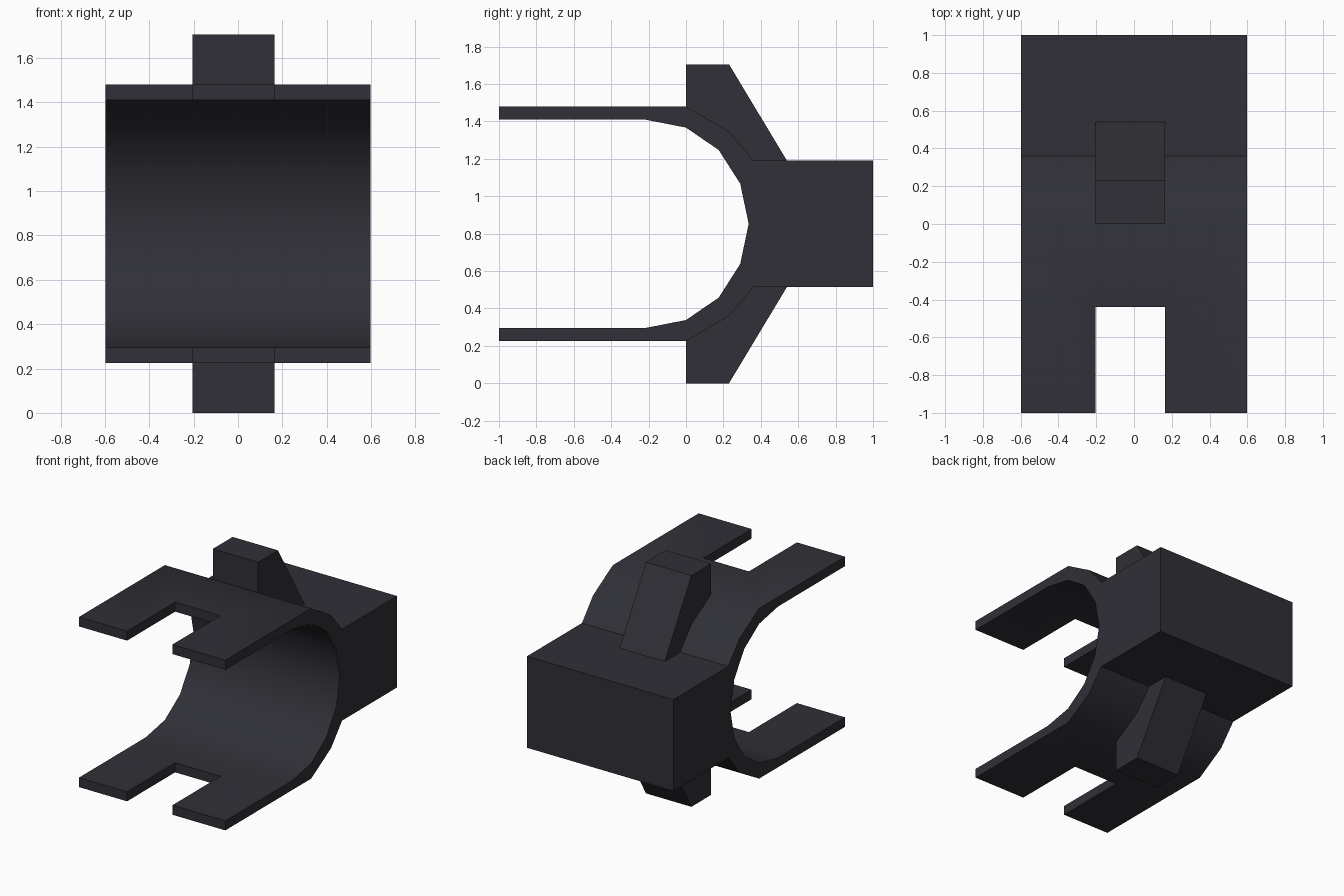
import bpy
import bmesh
import math

if "Cube" in bpy.data.objects:
    bpy.data.objects.remove(bpy.data.objects["Cube"])

HEIGHT = 1.705
MID = HEIGHT / 2
X0, X1 = -0.205, 0.165      # shared by the slot and the ribs

dark = bpy.data.materials.new("dark_slate")
dark.diffuse_color = (0.029, 0.029, 0.038, 1)
dark.use_nodes = True
dark.node_tree.nodes["Principled BSDF"].inputs["Base Color"].default_value = dark.diffuse_color


def flip(points):
    """Mirror a (y, z) profile about mid height, reversing its order."""
    return [(y, HEIGHT - z) for y, z in reversed(points)]


def extrude(name, profile, x0, x1):
    """Extrude a (y, z) profile along x."""
    bm = bmesh.new()
    face = bm.faces.new([bm.verts.new((x0, y, z)) for y, z in profile])
    new = bmesh.ops.extrude_face_region(bm, geom=[face])["geom"]
    verts = [v for v in new if isinstance(v, bmesh.types.BMVert)]
    bmesh.ops.translate(bm, verts=verts, vec=(x1 - x0, 0, 0))
    bmesh.ops.recalc_face_normals(bm, faces=bm.faces[:])
    mesh = bpy.data.meshes.new(name)
    bm.to_mesh(mesh)
    bm.free()
    mesh.materials.append(dark)
    obj = bpy.data.objects.new(name, mesh)
    bpy.context.collection.objects.link(obj)
    return obj


def activate(obj):
    bpy.ops.object.select_all(action='DESELECT')
    obj.select_set(True)
    bpy.context.view_layer.objects.active = obj


# Clip body: open ring with straight arms, joined to the solid rear block
inner = [(-1, 1.41), (-0.22, 1.41), (0, 1.367), (0.175, 1.247), (0.29, 1.067)]
outer = [(1, 1.19), (0.36, 1.19), (0.23, 1.345), (0, 1.48), (-1, 1.48)]
profile = inner + [(0.335, MID)] + flip(inner) + flip(outer) + outer
body = extrude("clip_body", profile, -0.597, 0.597)

# Slot through the front of both arms
cutter = extrude("slot_cutter", [(-1.2, -0.2), (-0.44, -0.2), (-0.44, 2), (-1.2, 2)], X0, X1)
cutter.hide_render = True
cut = body.modifiers.new("slot", 'BOOLEAN')
cut.operation = 'DIFFERENCE'
cut.solver = 'EXACT'
cut.object = cutter
activate(body)
bpy.ops.object.modifier_apply(modifier=cut.name)
bpy.data.objects.remove(cutter, do_unlink=True)
bpy.ops.object.shade_smooth_by_angle(angle=math.radians(35))

# Wedge ribs above and below, rooted slightly inside the body
rib = [(0, 1.45), (0, HEIGHT), (0.23, HEIGHT), (0.54, 1.19), (0.54, 1.17), (0.37, 1.17), (0.22, 1.32)]
extrude("upper_rib", rib, X0, X1)
extrude("lower_rib", flip(rib), X0, X1)
